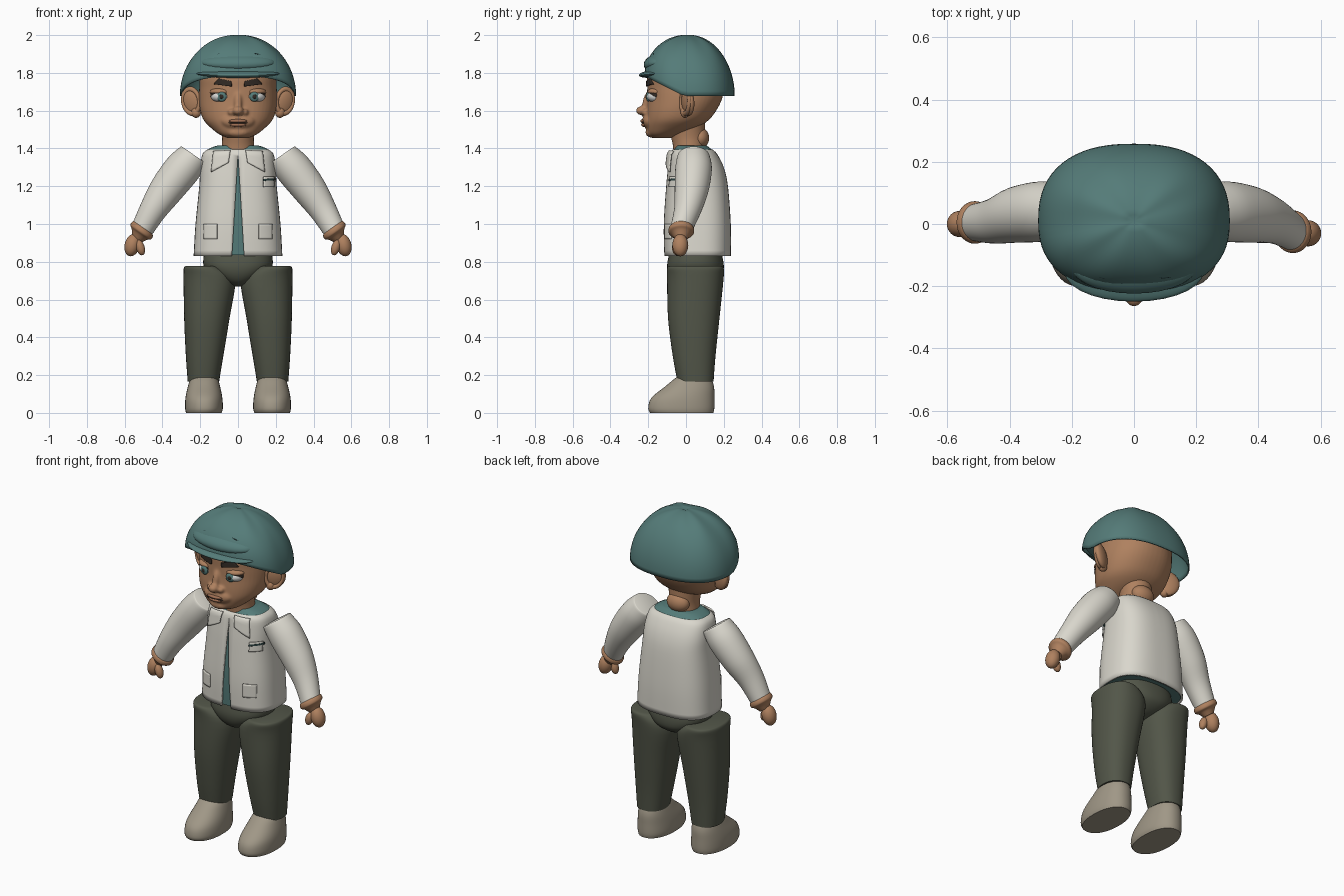
import bpy, bmesh, math
from mathutils import Vector, Matrix

if "Cube" in bpy.data.objects:
    bpy.data.objects.remove(bpy.data.objects["Cube"])


def colour(name, r, g, b):
    m = bpy.data.materials.new(name)
    m.use_nodes = True
    m.diffuse_color = (r, g, b, 1)
    m.node_tree.nodes["Principled BSDF"].inputs["Base Color"].default_value = (r, g, b, 1)
    return m


TEAL = colour("teal cloth", .09, .2, .19)
CREAM = colour("cream cloth", .7, .68, .61)
OLIVE = colour("olive cloth", .085, .093, .066)
SKIN = colour("skin", .43, .22, .115)
LIP = colour("lips", .34, .155, .085)
SHOE = colour("shoe leather", .35, .31, .24)
DARK = colour("dark hair", .03, .022, .017)
WHITE = colour("eye white", .7, .7, .68)
SLIT = colour("dark teal", .025, .055, .055)


def finish(name, bm, mat, angle=50):
    bmesh.ops.recalc_face_normals(bm, faces=bm.faces)
    me = bpy.data.meshes.new(name)
    bm.to_mesh(me)
    bm.free()
    ob = bpy.data.objects.new(name, me)
    bpy.context.collection.objects.link(ob)
    me.materials.append(mat)
    bpy.ops.object.select_all(action='DESELECT')
    ob.select_set(True)
    bpy.context.view_layer.objects.active = ob
    bpy.ops.object.shade_smooth_by_angle(angle=math.radians(angle))
    return ob


def solidify(ob, t, offset=1):
    mod = ob.modifiers.new("thickness", 'SOLIDIFY')
    mod.thickness, mod.offset = t, offset


def supercircle(a, p):
    c, s = math.cos(a), math.sin(a)
    return (math.copysign(abs(c) ** (2 / p), c), math.copysign(abs(s) ** (2 / p), s))


def smooth_rings(rings, steps):
    """Catmull-Rom between (centre, u, v) rings."""
    out, k = [], len(rings) - 1
    for i in range(k):
        a, b, c, d = (rings[min(max(j, 0), k)] for j in range(i - 1, i + 3))
        for s in range(steps):
            t = s / steps
            out.append([.5 * (2 * q + (r - p) * t + (2 * p - 5 * q + 4 * r - w) * t * t
                              + (3 * q - p - 3 * r + w) * t ** 3)
                        for p, q, r, w in zip(a, b, c, d)])
    return out + [rings[-1]]


def loft(rings, power=2.0, n=48, steps=4, caps=True):
    bm = bmesh.new()
    loops = []
    for c, u, v in smooth_rings(rings, steps):
        loop = []
        for i in range(n):
            p, q = supercircle(2 * math.pi * i / n, power)
            loop.append(bm.verts.new(c + u * p + v * q))
        loops.append(loop)
    for a, b in zip(loops, loops[1:]):
        for i in range(n):
            j = (i + 1) % n
            bm.faces.new((a[i], a[j], b[j], b[i]))
    if caps:
        bm.faces.new(loops[0])
        bm.faces.new(loops[-1])
    return bm


def level(rows):
    """Rows of (z, x0, x1, y0, y1) become flat rings."""
    return [(Vector(((a + b) / 2, (c + d) / 2, z)), Vector(((b - a) / 2, 0, 0)),
             Vector((0, (d - c) / 2, 0))) for z, a, b, c, d in rows]


def centred(rows):
    return level([(z, -w, w, f, b) for z, w, f, b in rows])


def ball(name, loc, rad, mat, rot=(0, 0, 0)):
    bm = bmesh.new()
    bmesh.ops.create_uvsphere(bm, u_segments=28, v_segments=16, radius=1)
    m = Matrix.LocRotScale(Vector(loc), None, None)
    for ax, r in zip("XYZ", rot):
        m = m @ Matrix.Rotation(r, 4, ax)
    bmesh.ops.transform(bm, matrix=m @ Matrix.Diagonal((*rad, 1)), verts=bm.verts)
    return finish(name, bm, mat)


def front_y(rows, power, x, z):
    """Front surface of a centred loft."""
    rs = sorted(rows)
    for a, b in zip(rs, rs[1:]):
        if a[0] <= z <= b[0]:
            t = (z - a[0]) / (b[0] - a[0])
            w, f, k = (p + (q - p) * t for p, q in zip(a[1:], b[1:]))
            s = max(0, 1 - min(1, abs(x) / w) ** power) ** (1 / power)
            return (f + k) / 2 - (k - f) / 2 * s
    return rs[-1][2]


def patch(name, corners, rows, power, lift, mat, n=8):
    """Thin plate that follows the front of a loft; corners in x, z."""
    a, b, c, d = (Vector(p) for p in corners)
    bm = bmesh.new()
    grid = []
    for i in range(n + 1):
        p, q = a.lerp(b, i / n), d.lerp(c, i / n)
        pts = [p.lerp(q, j / n) for j in range(n + 1)]
        grid.append([bm.verts.new((v.x, front_y(rows, power, v.x, v.y) - lift, v.y)) for v in pts])
    for g, h in zip(grid, grid[1:]):
        for j in range(n):
            bm.faces.new((g[j], g[j + 1], h[j + 1], h[j]))
    ob = finish(name, bm, mat)
    solidify(ob, .008, 0)
    return ob


# Jacket: open-fronted shell over a shirt
JACKET = [(.83, .235, -.115, .238), (1.0, .225, -.118, .237), (1.2, .205, -.105, .222),
          (1.3, .2, -.095, .2), (1.37, .188, -.085, .165), (1.395, .16, -.07, .14)]
bm = loft(centred(JACKET), 2.7, 64, caps=False)
for s in (-1, 1):
    bmesh.ops.bisect_plane(bm, geom=bm.verts[:] + bm.edges[:] + bm.faces[:],
                           plane_co=(s * .082, 0, 0), plane_no=(1, 0, s * .06 / 1.0))
gap = [f for f in bm.faces if f.calc_center_median().y < 0
       and abs(f.calc_center_median().x) < .082 - .06 * f.calc_center_median().z]
bmesh.ops.delete(bm, geom=gap, context='FACES')
solidify(finish("jacket", bm, CREAM), .012, -1)
finish("shirt", loft(centred([(z + .006, w - .012, f + .012, b - .012) for z, w, f, b in JACKET]
                             + [(1.415, .11, -.05, .11)]), 2.7), TEAL)
patch("chest_pocket", [(.135, 1.195), (.19, 1.195), (.19, 1.25), (.135, 1.25)],
      JACKET, 2.7, .006, CREAM)
patch("pocket_slit", [(.135, 1.228), (.195, 1.232), (.195, 1.242), (.135, 1.238)],
      JACKET, 2.7, .009, SLIT)

# Trousers
finish("hips", loft(centred([(.84, .18, -.09, .19), (.78, .182, -.1, .2), (.73, .14, -.09, .19),
                             (.69, .07, -.06, .14), (.67, .02, -.01, .07)]), 2.3), OLIVE)
LEG = [(.778, .11, .275, -.085, .185), (.765, .07, .287, -.1, .2), (.7, .015, .288, -.1, .198),
       (.5, .045, .285, -.095, .177), (.3, .078, .276, -.07, .156), (.165, .1, .266, -.045, .146)]
FOOT = [(0, .087, .275, -.19, .145), (.025, .08, .28, -.2, .15), (.08, .083, .278, -.183, .15),
        (.14, .095, .265, -.11, .148), (.185, .11, .25, -.055, .13), (.2, .14, .22, -.02, .09)]

# Head rows, shared with the brow plates
HEAD = [(1.455, .055, -.175, -.08), (1.475, .1, -.2, -.03), (1.51, .145, -.21, .06),
        (1.55, .182, -.212, .12), (1.6, .2, -.21, .16), (1.66, .207, -.205, .19),
        (1.72, .205, -.205, .2), (1.8, .195, -.2, .195), (1.9, .13, -.13, .13)]

skin_bits = [finish("head", loft(centred(HEAD), 2.2), SKIN),
             ball("nose_tip", (0, -.232, 1.6), (.03, .034, .025), SKIN),
             ball("nose_bridge", (0, -.205, 1.65), (.022, .024, .06), SKIN, (-.25, 0, 0)),
             ball("muzzle", (0, -.19, 1.545), (.09, .042, .045), SKIN),
             ball("chin", (0, -.18, 1.485), (.06, .035, .028), SKIN)]

for s, side in ((1, "left"), (-1, "right")):
    # Legs and shoes
    for part, rows, mat, p in (("trouser_leg", LEG, OLIVE, 2.3), ("shoe", FOOT, SHOE, 2.2)):
        mirrored = [(z, s * a, s * b, f, k) for z, a, b, f, k in rows]
        finish(f"{side}_{part}", loft(level(mirrored), p), mat)

    # Arms: the left one reaches slightly further forward
    sway = -.025 if s > 0 else .005
    u, v = Vector((s * .82, 0, .57)), Vector((0, 1, 0))

    def limb(rows):
        return [(Vector((s * x, y, z)), u * r, v * r) for x, y, z, r in rows]
    finish(f"{side}_sleeve", loft(limb([
        (.232, .04, 1.365, .078), (.24, .04, 1.355, .086), (.295, .04, 1.29, .097),
        (.38, .03, 1.18, .09), (.45, .01, 1.075, .073), (.508, sway, .972, .06)])), CREAM)
    finish(f"{side}_cuff", loft(limb([
        (.502, sway, .985, .055), (.505, sway, .975, .066), (.515, sway, .957, .067),
        (.522, sway, .945, .05), (.535, sway, .92, .03)])), SKIN)
    ball(f"{side}_hand", (s * .56, sway - .005, .888), (.04, .042, .06), SKIN, (0, -s * .25, 0))
    ball(f"{side}_thumb", (s * .517, sway - .025, .875), (.023, .024, .042), SKIN, (0, s * .3, 0))

    # Collar and lower pockets
    patch(f"{side}_collar", [(s * .04, 1.39), (s * .05, 1.325), (s * .142, 1.275), (s * .13, 1.385)],
          JACKET, 2.7, .014, CREAM)
    patch(f"{side}_lower_pocket", [(s * .11, .92), (s * .18, .92), (s * .18, 1.0), (s * .11, 1.0)],
          JACKET, 2.7, .003, CREAM)

    # Ears
    skin_bits.append(ball("nostril", (s * .034, -.212, 1.592), (.022, .024, .018), SKIN))
    ball(f"{side}_ear", (s * .245, .01, 1.645), (.058, .026, .075), SKIN, (0, s * .25, s * .45))
    ball(f"{side}_ear_lobe", (s * .222, -.005, 1.59), (.026, .024, .028), SKIN)
    bpy.ops.mesh.primitive_torus_add(major_radius=.056, minor_radius=.013, major_segments=32,
                                     minor_segments=10, location=(s * .247, -.002, 1.65),
                                     rotation=(math.pi / 2, s * .2, s * .45))
    rim = bpy.context.object
    rim.name, rim.scale = f"{side}_ear_rim", (.85, 1.15, 1)
    rim.data.materials.append(SKIN)
    bpy.ops.object.shade_smooth()

    # Eyes and brows
    tilt = (0, 0, s * .3)
    ball(f"{side}_lash", (s * .09, -.155, 1.682), (.058, .048, .035), DARK, tilt)
    ball(f"{side}_eyeball", (s * .09, -.157, 1.675), (.054, .051, .034), WHITE, tilt)
    ball(f"{side}_upper_lid", (s * .09, -.15, 1.7), (.06, .053, .023), SKIN, tilt)
    ball(f"{side}_iris", (s * .087, -.2, 1.674), (.026, .011, .026), TEAL, (0, 0, s * .15))
    ball(f"{side}_pupil", (s * .086, -.208, 1.674), (.012, .006, .012), DARK)
    patch(f"{side}_brow", [(s * .033, 1.728), (s * .034, 1.755), (s * .1, 1.77), (s * .128, 1.74)],
          HEAD, 2.2, .006, DARK)

# Blend the face into one skin
bpy.ops.object.select_all(action='DESELECT')
for ob in skin_bits:
    ob.select_set(True)
bpy.context.view_layer.objects.active = skin_bits[0]
bpy.ops.object.join()
head = skin_bits[0]
blend = head.modifiers.new("blend", 'REMESH')
blend.mode, blend.voxel_size, blend.use_smooth_shade = 'VOXEL', .007, True
relax = head.modifiers.new("relax", 'SMOOTH')
relax.iterations, relax.factor = 6, .5

# Mouth and neck
ball("upper_lip", (0, -.222, 1.545), (.05, .02, .011), LIP)
ball("lower_lip", (0, -.217, 1.525), (.043, .02, .012), LIP)
ball("mouth_line", (0, -.222, 1.535), (.054, .014, .003), DARK)
finish("neck", loft(centred([(1.37, .09, -.065, .1), (1.42, .085, -.07, .1),
                             (1.47, .085, -.08, .1), (1.56, .1, -.09, .1)])), SKIN)
ball("nape", (0, .075, 1.455), (.07, .048, .055), SKIN)

# Cap: dome with a rim that rises toward the front
bm = bmesh.new()
N, M = 64, 20
tip = bm.verts.new((0, .01, 1.992))
prev = None
for j in range(1, M + 1):
    a = math.pi / 2 * j / M
    ring = []
    for i in range(N):
        t = 2 * math.pi * i / N
        p, q = supercircle(t, 2.4)
        x, y = .308 * p, .01 + (.248 if q > 0 else .23) * q
        rim_z = 1.678 + .105 * min(1, max(0, -y - .01) / .21)
        fold = .006 * math.sin(2 * a) ** 2 * (1 - j / M) * math.cos(7 * t)
        ring.append(bm.verts.new((x * math.sin(a), .01 + (y - .01) * math.sin(a),
                                  rim_z + (2.002 - rim_z) * math.cos(a) + fold)))
    for i in range(N):
        k = (i + 1) % N
        bm.faces.new((tip, ring[i], ring[k]) if prev is None else (prev[i], ring[i], ring[k], prev[k]))
    prev = ring
solidify(finish("cap", bm, TEAL, 80), .008, -1)
ball("cap_front_fold", (0, -.14, 1.855), (.2, .085, .05), TEAL, (.2, 0, 0))
ball("cap_brim", (0, -.155, 1.797), (.222, .095, .022), TEAL, (.1, 0, 0))
for s, side in ((1, "left"), (-1, "right")):
    ball(f"{side}_cap_slit", (s * .125, -.155, 1.894), (.05, .014, .005), SLIT, (0, s * .25, s * .3))
